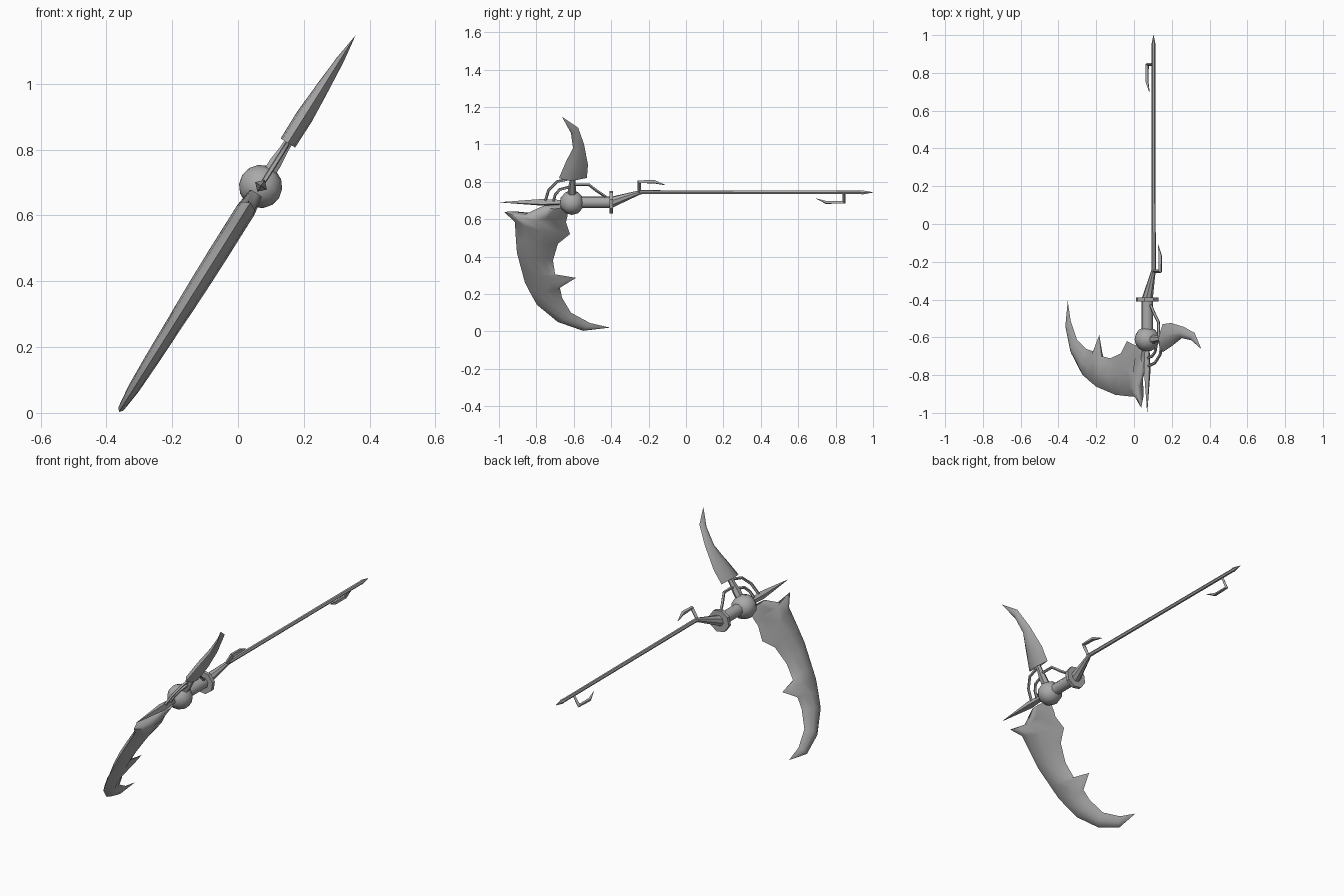
import bpy, bmesh, math
from mathutils import Matrix, Vector

if "Cube" in bpy.data.objects:
    bpy.data.objects.remove(bpy.data.objects["Cube"], do_unlink=True)

steel = bpy.data.materials.new("grey_steel")
steel.use_nodes = True
grey = (0.4, 0.4, 0.4, 1)
steel.diffuse_color = grey
steel.node_tree.nodes["Principled BSDF"].inputs["Base Color"].default_value = grey

# The weapon lies in a tilted plane: local x runs along the shaft, local y up the slope
SIN, COS = 0.532, 0.847
HUB_Z = 0.69
TILT = Matrix(((0, SIN, COS, 0.07), (1, 0, 0, 0), (0, COS, -SIN, HUB_Z), (0, 0, 0, 1)))


def flat(y, z):
    """Side-on position to the tilted plane."""
    return Vector((y, (z - HUB_Z) / COS, 0))


def finish(name, bm, angle=40):
    bmesh.ops.recalc_face_normals(bm, faces=bm.faces)
    mesh = bpy.data.meshes.new(name)
    bm.to_mesh(mesh)
    bm.free()
    mesh.materials.append(steel)
    obj = bpy.data.objects.new(name, mesh)
    bpy.context.collection.objects.link(obj)
    obj.matrix_world = TILT
    bpy.ops.object.select_all(action="DESELECT")
    obj.select_set(True)
    bpy.context.view_layer.objects.active = obj
    bpy.ops.object.shade_smooth_by_angle(angle=math.radians(angle))
    return obj


def loft(name, rings, ends, angle=40):
    """Skin a row of rings and close each end on a point."""
    bm = bmesh.new()
    rows = [[bm.verts.new(p) for p in ring] for ring in rings]
    n = len(rows[0])
    for a, b in zip(rows, rows[1:]):
        for i in range(n):
            j = (i + 1) % n
            bm.faces.new((a[i], a[j], b[j], b[i]))
    for row, end in zip((rows[0], rows[-1]), ends):
        tip = bm.verts.new(end)
        for i in range(n):
            bm.faces.new((row[i], row[(i + 1) % n], tip))
    return finish(name, bm, angle)


def tube(name, points, sides=6, angle=40):
    """Round bar through (y, z, radius) points."""
    centres = [flat(y, z) for y, z, r in points]
    rings = []
    for i, c in enumerate(centres):
        before = c - centres[i - 1] if i else centres[1] - c
        after = centres[i + 1] - c if i + 1 < len(centres) else before
        tangent = (before.normalized() + after.normalized()).normalized()
        side = Vector((-tangent.y, tangent.x, 0))
        r = points[i][2]
        ring = []
        for k in range(sides):
            a = 2 * math.pi * k / sides
            ring.append(c + side * r * math.cos(a) + Vector((0, 0, r * math.sin(a))))
        rings.append(ring)
    return loft(name, rings, (centres[0], centres[-1]), angle)


def blade(name, rows, ends):
    """Lens-section blade from (back y, back z, edge y, edge z, half thickness)."""
    section = ((0, 0), (0.2, 0.8), (0.5, 1), (0.8, 0.45), (1, 0),
               (0.8, -0.45), (0.5, -1), (0.2, -0.8))
    rings = []
    for y0, z0, y1, z1, t in rows:
        a, b = flat(y0, z0), flat(y1, z1)
        rings.append([a.lerp(b, f) + Vector((0, 0, h * t)) for f, h in section])
    return loft(name, rings, [flat(*e) for e in ends], 75)


# Great curved blade with back spur and inner thorn
blade("main_blade", [
    (-.77, .668, -.63, .665, .022),
    (-.87, .622, -.635, .61, .03),
    (-.973, .639, -.642, .585, .03),
    (-.915, .585, -.62, .52, .03),
    (-.91, .50, -.685, .468, .03),
    (-.904, .42, -.711, .38, .029),
    (-.88, .33, -.70, .305, .027),
    (-.861, .26, -.588, .286, .025),
    (-.835, .21, -.674, .233, .024),
    (-.797, .142, -.663, .18, .022),
    (-.685, .05, -.615, .10, .018),
    (-.55, .003, -.514, .045, .011),
], ((-.70, .665), (-.407, .02)))

# Upper horn with a hollow base
blade("upper_horn", [
    (-.679, .82, -.53, .82, .026),
    (-.642, .907, -.524, .89, .027),
    (-.604, .98, -.545, 1.0, .02),
    (-.615, 1.06, -.577, 1.09, .012),
], ((-.605, .87), (-.663, 1.147)))
tube("horn_stem", [(-.61, .69, .022), (-.61, .76, .022), (-.608, .80, .016), (-.605, .88, .014)])

# Hub ball
bm = bmesh.new()
bmesh.ops.create_uvsphere(bm, u_segments=10, v_segments=7, radius=0.066,
                          matrix=Matrix.Translation(flat(-.61, .688)))
finish("hub_ball", bm, 60)

# Rear spike, socket, collar and shaft
tube("rear_spike", [(-.62, .69, .012), (-.77, .69, .021), (-.995, .69, .001)], 4)
tube("socket", [(-.61, .69, .032), (-.40, .69, .032)], 8, 50)
tube("collar", [(-.41, .69, .062), (-.39, .69, .062)], 8)
tube("neck", [(-.40, .69, .03), (-.25, .742, .012), (-.23, .745, .01)], 8)
tube("shaft", [(-.25, .745, .011), (.93, .743, .01), (.945, .743, .012), (1.0, .743, .001)], 6)

# Hooks on the shaft
tube("front_hook", [(-.25, .745, .01), (-.25, .80, .012), (-.17, .80, .011), (-.11, .782, .001)], 4)
tube("rear_hook", [(.845, .745, .008), (.845, .69, .01), (.75, .689, .009), (.695, .71, .001)], 4)

# Thin braces bowed between stem, spike and socket
braces = {
    "outer_brace": [(-.61, .818), (-.69, .80), (-.735, .755), (-.755, .69)],
    "inner_brace": [(-.61, .775), (-.675, .758), (-.70, .73), (-.71, .69)],
    "socket_brace": [(-.60, .785), (-.52, .785), (-.475, .75), (-.43, .72)],
}
for name, path in braces.items():
    tube(name, [(y, z, .008) for y, z in path], 5)
